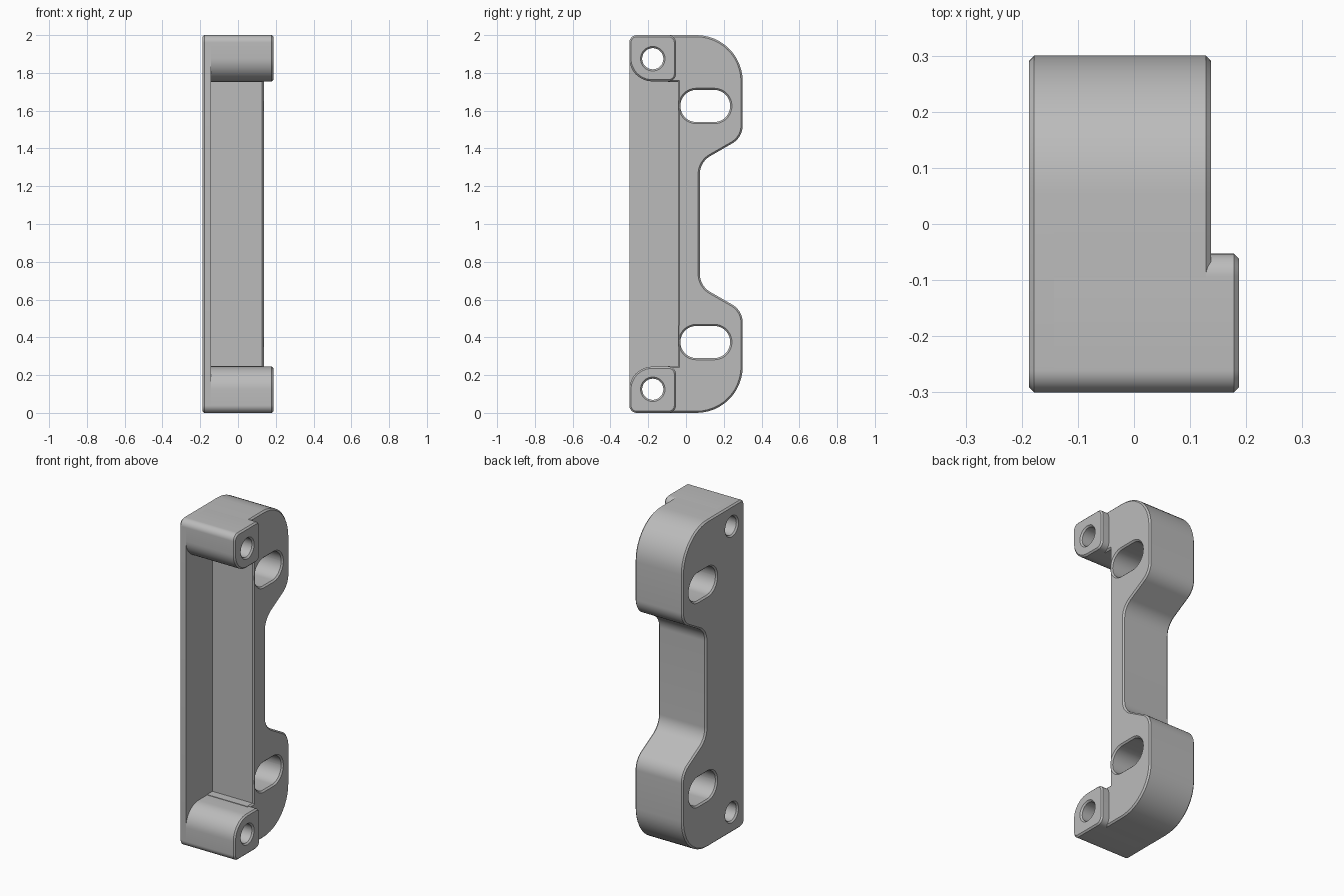
import bpy, bmesh, math
from mathutils import Vector

if "Cube" in bpy.data.objects:
    bpy.data.objects.remove(bpy.data.objects["Cube"], do_unlink=True)

grey = bpy.data.materials.new("plain grey")
grey.use_nodes = True
grey.diffuse_color = (0.5, 0.5, 0.5, 1)
grey.node_tree.nodes["Principled BSDF"].inputs["Base Color"].default_value = (0.5, 0.5, 0.5, 1)

LEFT, FLOOR, RIGHT, LUG_END = -0.187, -0.143, 0.137, 0.187
CHAMFER = 0.009


def rounded(points, steps=12):
    """Counter-clockwise (y, z, radius) corners turned into a filleted loop."""
    loop = []
    for i, (y, z, r) in enumerate(points):
        p = Vector((y, z))
        if r == 0:
            loop.append(p)
            continue
        a = (Vector(points[i - 1][:2]) - p).normalized()
        b = (Vector(points[(i + 1) % len(points)][:2]) - p).normalized()
        half = a.angle(b) / 2
        centre = p + (a + b).normalized() * (r / math.sin(half))
        start = p + a * (r / math.tan(half)) - centre
        end = p + b * (r / math.tan(half)) - centre
        sweep = math.pi - 2 * half
        for k in range(steps + 1):
            t = k / steps
            loop.append(centre + (start * math.sin((1 - t) * sweep)
                                  + end * math.sin(t * sweep)) / math.sin(sweep))
    return loop


def offset(loop, d):
    """Move a counter-clockwise loop inward by d (outward if negative)."""
    result = []
    for i, p in enumerate(loop):
        u = (p - loop[i - 1]).normalized()
        v = (loop[(i + 1) % len(loop)] - p).normalized()
        n1, n2 = Vector((-u.y, u.x)), Vector((-v.y, v.x))
        result.append(p + (n1 + n2) * (d / (1 + n1.dot(n2))))
    return result


def oval(y, z, half_w, half_h):
    r = half_h * 0.999
    return rounded([(y + half_w, z - half_h, r), (y + half_w, z + half_h, r),
                    (y - half_w, z + half_h, r), (y - half_w, z - half_h, r)])


def mirrored(points):
    return [(y, 2 - z, r) for y, z, r in reversed(points)]


def prism(name, outline, holes, x0, x1, bevel_left, bevel_right):
    """Extrude a profile with holes along x, chamfering the chosen ends."""
    bm = bmesh.new()
    levels = [(x0, CHAMFER), (x0 + CHAMFER, 0)] if bevel_left else [(x0, 0)]
    levels += [(x1 - CHAMFER, 0), (x1, CHAMFER)] if bevel_right else [(x1, 0)]
    caps = [[], []]
    for loop, sign in [(outline, 1)] + [(h, -1) for h in holes]:
        rings = [[bm.verts.new((x, p.x, p.y)) for p in offset(loop, d * sign)]
                 for x, d in levels]
        n = len(loop)
        for low, high in zip(rings, rings[1:]):
            for i in range(n):
                j = (i + 1) % n
                bm.faces.new((low[i], low[j], high[j], high[i]))
        for cap, ring in zip(caps, (rings[0], rings[-1])):
            cap += [bm.edges.get((ring[i], ring[(i + 1) % n])) for i in range(n)]
    for cap, side in zip(caps, (-1, 1)):
        bmesh.ops.triangle_fill(bm, edges=cap, use_beauty=True, normal=(side, 0, 0))
    bmesh.ops.recalc_face_normals(bm, faces=bm.faces)
    mesh = bpy.data.meshes.new(name)
    bm.to_mesh(mesh)
    bm.free()
    mesh.materials.append(grey)
    obj = bpy.data.objects.new(name, mesh)
    bpy.context.collection.objects.link(obj)
    bpy.ops.object.select_all(action='DESELECT')
    obj.select_set(True)
    bpy.context.view_layer.objects.active = obj
    bpy.ops.object.shade_smooth_by_angle(angle=math.radians(30))


# Shared openings
slots = [oval(0.102, z, 0.132, 0.085) for z in (0.375, 1.625)]
bolt_holes = [oval(-0.176, z, 0.056, 0.056) for z in (0.125, 1.875)]

# Thin side plate carrying the full outline
back_edge = [(0.073, 1.328, 0.11), (0.3, 1.458, 0.11), (0.3, 2, 0.245)]
plate = back_edge + [(-0.3, 2, 0.04)]
prism("side_plate", rounded(plate + mirrored(plate)), slots + bolt_holes,
      LEFT, FLOOR, True, False)

# Thick rear block behind the open recess
block = back_edge + [(-0.095, 2, 0), (-0.095, 1.752, 0), (-0.043, 1.752, 0)]
prism("rear_block", rounded(block + mirrored(block)), slots,
      FLOOR, RIGHT, False, True)

# Bolt lugs at the two ends
lug = [(-0.053, 1.755, 0.04), (-0.053, 2, 0.04), (-0.3, 2, 0.04), (-0.3, 1.755, 0.122)]
prism("upper_lug", rounded(lug), bolt_holes[1:], FLOOR, LUG_END, False, True)
prism("lower_lug", rounded(mirrored(lug)), bolt_holes[:1], FLOOR, LUG_END, False, True)
